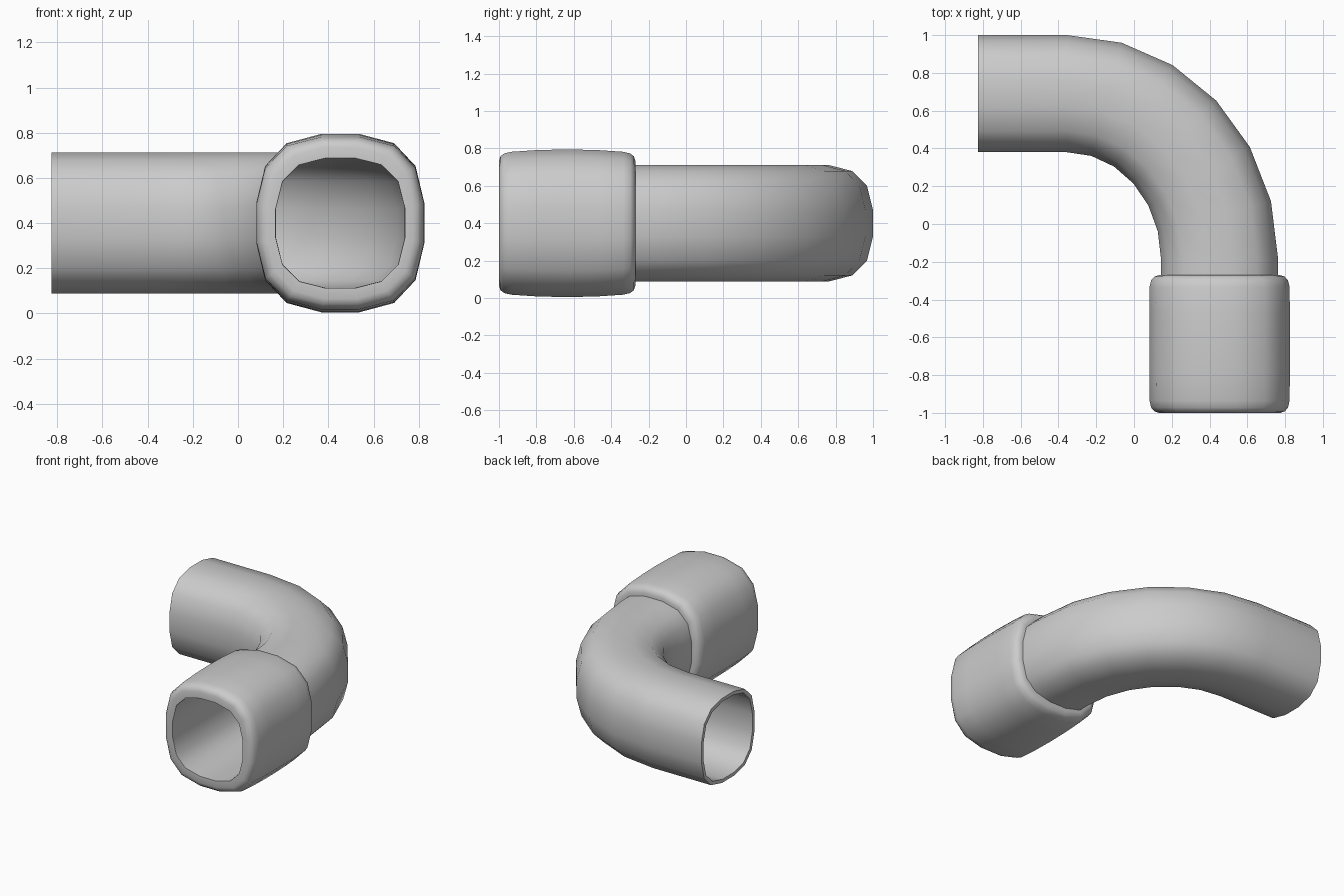
import bpy, bmesh, math

if "Cube" in bpy.data.objects:
    bpy.data.objects.remove(bpy.data.objects["Cube"])

CX, CZ = 0.453, 0.40
# quarter of the rounded-square 16-sided cross-section, mirrored to a full loop
Q = [(1.0, 0.225), (0.895, 0.64), (0.64, 0.895), (0.225, 1.0)]
SECTION = (Q + [(-a, b) for a, b in reversed(Q)]
           + [(-a, -b) for a, b in Q] + [(a, -b) for a, b in reversed(Q)])


def ring(bm, x, y, angle, hw, hz):
    """Cross-section at (x, y), its width axis pointing along angle."""
    c, s = math.cos(angle), math.sin(angle)
    return [bm.verts.new((x + a * hw * c, y + a * hw * s, CZ + b * hz))
            for a, b in SECTION]


def closed_shell(name, stations):
    """Bridge rings into a closed loop of wall surfaces."""
    bm = bmesh.new()
    rings = [ring(bm, *st) for st in stations]
    n = len(SECTION)
    for k, r in enumerate(rings):
        q = rings[(k + 1) % len(rings)]
        for i in range(n):
            j = (i + 1) % n
            bm.faces.new((r[i], r[j], q[j], q[i]))
    bmesh.ops.recalc_face_normals(bm, faces=bm.faces)
    mesh = bpy.data.meshes.new(name)
    bm.to_mesh(mesh)
    bm.free()
    ob = bpy.data.objects.new(name, mesh)
    bpy.context.collection.objects.link(ob)
    bpy.ops.object.select_all(action='DESELECT')
    ob.select_set(True)
    bpy.context.view_layer.objects.active = ob
    bpy.ops.object.shade_smooth_by_angle(angle=math.radians(40))


# pipe centreline: short straight, 90 degree bend in 15 degree steps, straight
AX, AY = -0.355, -0.185
path = [(CX, -0.35, 0.0)]
for k in range(7):
    t = math.radians(15 * k)
    path.append((AX + (CX - AX) * math.cos(t), AY + (0.69 - AY) * math.sin(t), t))
path.append((-0.826, 0.69, math.pi / 2))

# elbow pipe: outer wall out, inner bore back through the socket
outer = [(*p, 0.31, 0.312) for p in path]
bore = [(*p, 0.285, 0.287) for p in reversed(path)]
closed_shell("elbow_pipe", outer + bore + [(CX, -0.998, 0.0, 0.285, 0.287)])

# socket collar: rounded rims and slightly bulged top and bottom
profile = [(-1.0, 0.286, 0.288), (-1.0, 0.322, 0.335), (-0.992, 0.345, 0.358),
           (-0.972, 0.362, 0.373), (-0.935, 0.371, 0.382), (-0.80, 0.372, 0.391),
           (-0.635, 0.372, 0.395), (-0.47, 0.372, 0.391), (-0.335, 0.371, 0.382),
           (-0.298, 0.362, 0.373), (-0.279, 0.345, 0.358), (-0.271, 0.322, 0.335),
           (-0.271, 0.300, 0.302)]
closed_shell("socket_collar", [(CX, y, 0.0, w, h) for y, w, h in profile])
